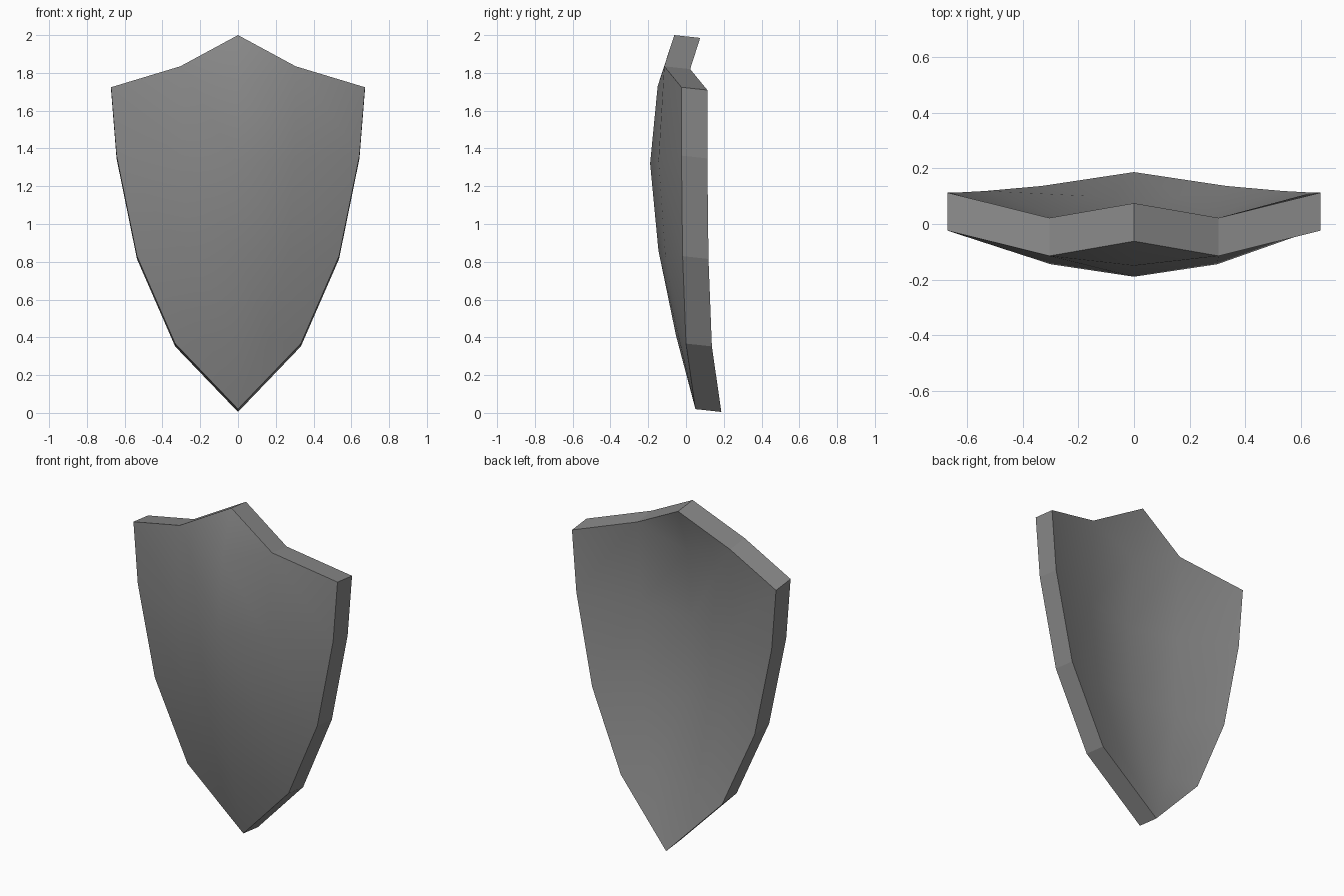
import bpy
import bmesh
from mathutils import Vector

cube = bpy.data.objects.get("Cube")
if cube:
    bpy.data.objects.remove(cube, do_unlink=True)

# Painted steel
steel = bpy.data.materials.new("grey_steel")
steel.use_nodes = True
grey = (0.25, 0.25, 0.25, 1)
steel.diffuse_color = grey
steel.node_tree.nodes["Principled BSDF"].inputs["Base Color"].default_value = grey

# Right-hand half of each cross row: centre, inner, outer
ROWS = [
    [(0, -0.15, 1.73), (0.305, -0.115, 1.835), (0.672, -0.024, 1.724)],
    [(0, -0.19, 1.32), (0.30, -0.145, 1.34), (0.643, -0.024, 1.362)],
    [(0, -0.146, 0.86), (0.27, -0.11, 0.84), (0.535, -0.018, 0.83)],
    [(0, -0.053, 0.41), (0.165, -0.036, 0.39), (0.333, 0, 0.367)],
]
PEAK = (0, -0.062, 2)
TIP = (0, 0.05, 0.02)
THICKNESS = Vector((0, 0.137, -0.015))


def full_row(bm, half):
    left = [bm.verts.new((-x, y, z)) for x, y, z in reversed(half[1:])]
    return left + [bm.verts.new(p) for p in half]


# Curved front plate
bm = bmesh.new()
rows = [full_row(bm, half) for half in ROWS]
for upper, lower in zip(rows, rows[1:]):
    for i in range(len(upper) - 1):
        bm.faces.new((upper[i], lower[i], lower[i + 1], upper[i + 1]))

# Raised peak and bottom point
peak, tip = bm.verts.new(PEAK), bm.verts.new(TIP)
top, bottom = rows[0], rows[-1]
bm.faces.new((peak, top[1], top[2]))
bm.faces.new((peak, top[2], top[3]))
for a, b in zip(bottom, bottom[1:]):
    bm.faces.new((a, tip, b))

# Thickness, with smooth plates and a flat rim
front = list(bm.faces)
result = bmesh.ops.extrude_face_region(bm, geom=front, use_keep_orig=True)
back = [g for g in result["geom"] if isinstance(g, bmesh.types.BMFace)]
moved = [g for g in result["geom"] if isinstance(g, bmesh.types.BMVert)]
bmesh.ops.translate(bm, verts=moved, vec=THICKNESS)
bmesh.ops.recalc_face_normals(bm, faces=bm.faces)
plates = set(front) | set(back)
for face in bm.faces:
    face.smooth = face in plates
for edge in bm.edges:
    edge.smooth = all(f in plates for f in edge.link_faces)

mesh = bpy.data.meshes.new("shield")
bm.to_mesh(mesh)
bm.free()
mesh.materials.append(steel)
shield = bpy.data.objects.new("shield", mesh)
bpy.context.collection.objects.link(shield)
